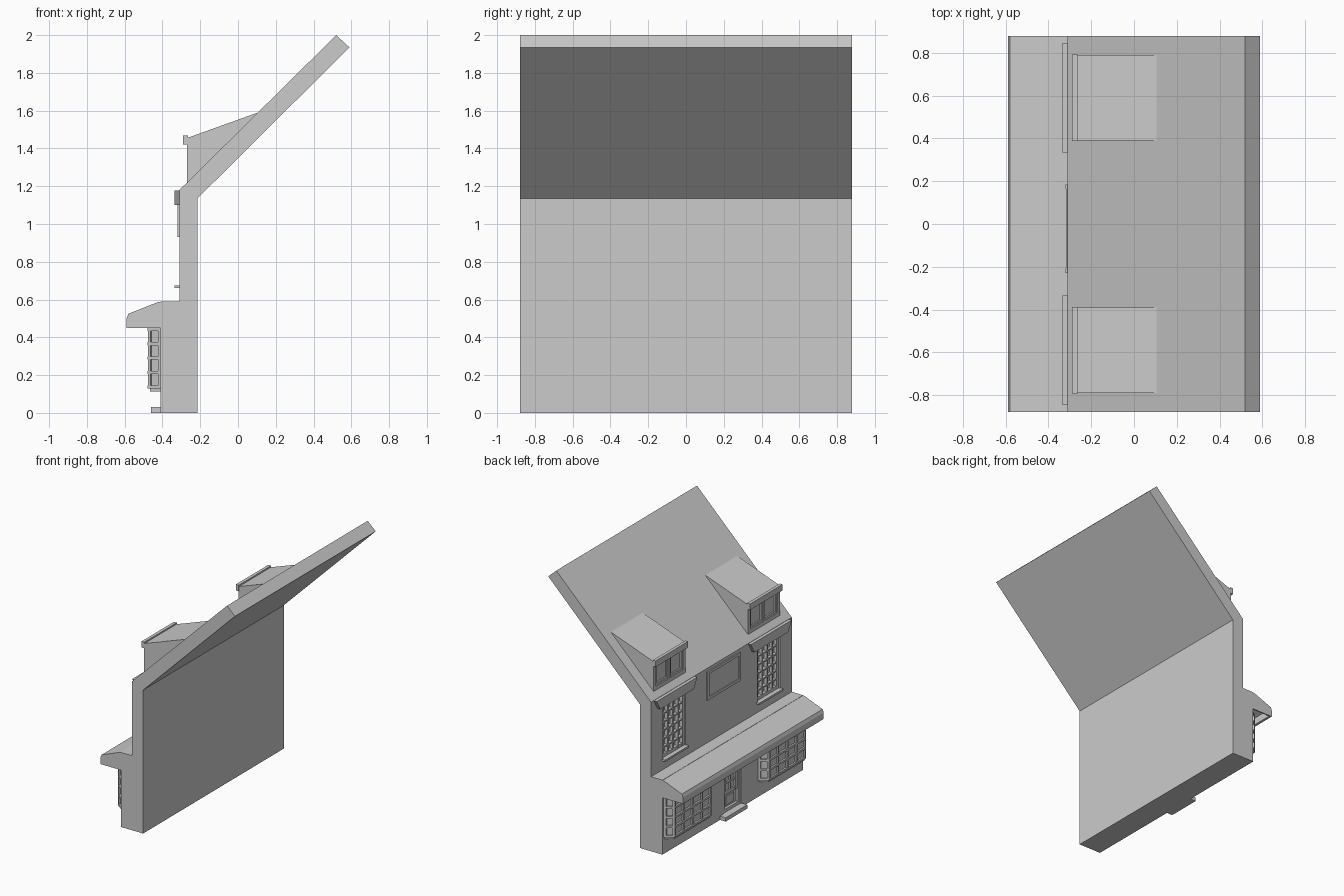
import bpy, bmesh
from mathutils import Vector

if "Cube" in bpy.data.objects:
    bpy.data.objects.remove(bpy.data.objects["Cube"])

grey = bpy.data.materials.new("plain grey")
grey.use_nodes = True
grey.diffuse_color = (0.6, 0.6, 0.6, 1)
grey.node_tree.nodes["Principled BSDF"].inputs["Base Color"].default_value = (0.6, 0.6, 0.6, 1)


def extrude(name, points, offset):
    """Solid from a flat 3D outline pushed along an offset."""
    bm = bmesh.new()
    face = bm.faces.new([bm.verts.new(p) for p in points])
    new = bmesh.ops.extrude_face_region(bm, geom=[face], use_keep_orig=True)
    verts = [g for g in new["geom"] if isinstance(g, bmesh.types.BMVert)]
    bmesh.ops.translate(bm, verts=verts, vec=Vector(offset))
    bmesh.ops.recalc_face_normals(bm, faces=bm.faces)
    mesh = bpy.data.meshes.new(name)
    bm.to_mesh(mesh)
    bm.free()
    mesh.materials.append(grey)
    obj = bpy.data.objects.new(name, mesh)
    bpy.context.collection.objects.link(obj)
    return obj


def side_prism(name, profile, y0, y1):
    return extrude(name, [(x, y0, z) for x, z in profile], (0, y1 - y0, 0))


def plan_prism(name, plan, z0, z1):
    return extrude(name, [(x, y, z0) for x, y in plan], (0, 0, z1 - z0))


def box(name, x0, x1, y0, y1, z0, z1):
    return plan_prism(name, [(x0, y0), (x1, y0), (x1, y1), (x0, y1)], z0, z1)


def cut(target, x0, x1, y0, y1, z0, z1):
    """Recess an opening into a solid."""
    cutter = box("cutter", x0, x1, y0, y1, z0, z1)
    cutter.hide_render = True
    mod = target.modifiers.new("opening", "BOOLEAN")
    mod.operation, mod.solver, mod.object = "DIFFERENCE", "EXACT", cutter
    bpy.context.view_layer.objects.active = target
    bpy.ops.object.modifier_apply(modifier=mod.name)
    bpy.data.objects.remove(cutter)


def lattice(name, x0, x1, y0, y1, z0, z1, cols, rows, rim, bar):
    """Window frame with glazing bars."""
    for i in range(cols + 1):
        w = rim if i in (0, cols) else bar
        y = y0 + rim / 2 + (y1 - y0 - rim) * i / cols
        box(f"{name}_upright_{i}", x0, x1, y - w / 2, y + w / 2, z0, z1)
    for i in range(rows + 1):
        w = rim if i in (0, rows) else bar
        z = z0 + rim / 2 + (z1 - z0 - rim) * i / rows
        box(f"{name}_rail_{i}", x0 + 0.001, x1, y0, y1, z - w / 2, z + w / 2)


HALF = 0.88

# Walls and sloping roof slab
shell = side_prism("walls_and_roof", [
    (-0.215, 0), (-0.41, 0), (-0.41, 0.59), (-0.31, 0.59), (-0.31, 1.18),
    (0.52, 2.0), (0.59, 1.935), (-0.215, 1.135)], -HALF, HALF)

# Shop canopy, open underneath, with closed ends
outer = [(-0.41, 0.45), (-0.59, 0.45), (-0.59, 0.5), (-0.58, 0.525),
         (-0.42, 0.588), (-0.41, 0.588)]
side_prism("canopy", outer[1:] + [(-0.41, 0.565), (-0.57, 0.505), (-0.57, 0.45)],
           -HALF + 0.01, HALF - 0.01)
side_prism("canopy_end_right", outer, -HALF, -HALF + 0.01)
side_prism("canopy_end_left", outer, HALF - 0.01, HALF)

# Door, glazed above a solid panel, with a step
cut(shell, -0.5, -0.385, -0.1, 0.12, 0.03, 0.44)
lattice("door_frame", -0.405, -0.38, -0.1, 0.12, 0.03, 0.44, 1, 1, 0.025, 0.01)
lattice("door_glazing", -0.397, -0.38, -0.075, 0.095, 0.16, 0.415, 2, 3, 0.025, 0.012)
box("door_panel", -0.392, -0.38, -0.04, 0.06, 0.07, 0.14)
box("door_step", -0.46, -0.4, -0.11, 0.16, 0, 0.03)

# Framed sign panel between the upper windows
lattice("sign_frame", -0.32, -0.3, -0.23, 0.185, 0.93, 1.155, 1, 1, 0.022, 0.01)
box("sign_board", -0.313, -0.3, -0.22, 0.175, 0.94, 1.145)

for side, s in (("left", 1), ("right", -1)):
    c = 0.59 * s

    # Upper window with sill and flared lintel
    cut(shell, -0.4, -0.275, c - 0.14, c + 0.14, 0.675, 1.1)
    lattice(f"{side}_sash", -0.3, -0.27, c - 0.14, c + 0.14, 0.675, 1.1, 4, 6, 0.025, 0.01)
    box(f"{side}_sill", -0.335, -0.3, c - 0.15, c + 0.15, 0.66, 0.675)
    extrude(f"{side}_lintel", [(-0.335, c - 0.21, 1.1), (-0.335, c + 0.21, 1.1),
                               (-0.335, c + 0.255, 1.178), (-0.335, c - 0.255, 1.178)],
            (0.03, 0, 0))

    # Dormer with a two-pane window
    dormer = side_prism(f"{side}_dormer", [(-0.27, 1.2), (-0.27, 1.455), (0.105, 1.59),
                                           (0.09, 1.56)], c - 0.2, c + 0.2)
    for k in (-1, 1):
        m = c + 0.09 * k
        cut(dormer, -0.4, -0.25, m - 0.08, m + 0.08, 1.25, 1.415)
        lattice(f"{side}_dormer_casement_{k}", -0.262, -0.245, m - 0.08, m + 0.08,
                1.25, 1.415, 1, 1, 0.016, 0.01)
    box(f"{side}_dormer_fascia", -0.29, -0.265, c - 0.203, c + 0.203, 1.42, 1.468)

    # Bay window with canted ends
    def plan(inset):
        return [(-0.4, c - 0.275 + inset), (-0.41, c - 0.275 + inset),
                (-0.478 + inset, c - 0.23 + inset / 2), (-0.478 + inset, c + 0.23 - inset / 2),
                (-0.41, c + 0.275 - inset), (-0.4, c + 0.275 - inset)]

    z0, z1, rows = 0.13, 0.45, 4
    plan_prism(f"{side}_bay_glass", plan(0.014), z0, z1)
    plan_prism(f"{side}_bay_base", plan(0.012), 0.113, z0)
    for i in range(rows + 1):
        z = z0 + 0.008 + (z1 - z0 - 0.016) * i / rows
        plan_prism(f"{side}_bay_rail_{i}", plan(0), z - 0.008, z + 0.008)
    for i in range(1, 4):
        y = c - 0.23 + 0.46 * i / 4
        box(f"{side}_bay_bar_{i}", -0.477, -0.46, y - 0.008, y + 0.008, z0, z1)
    for k in (-1, 1):
        e = c + 0.23 * k
        plan_prism(f"{side}_bay_corner_{k}", [(-0.477, e - 0.014 * k), (-0.477, e),
                                              (-0.464, e + 0.009 * k), (-0.455, e - 0.014 * k)], z0, z1)
        plan_prism(f"{side}_bay_jamb_{k}", [(-0.405, e + 0.045 * k), (-0.41, e + 0.045 * k),
                                            (-0.424, e + 0.036 * k), (-0.42, e), (-0.405, e)], z0, z1)
